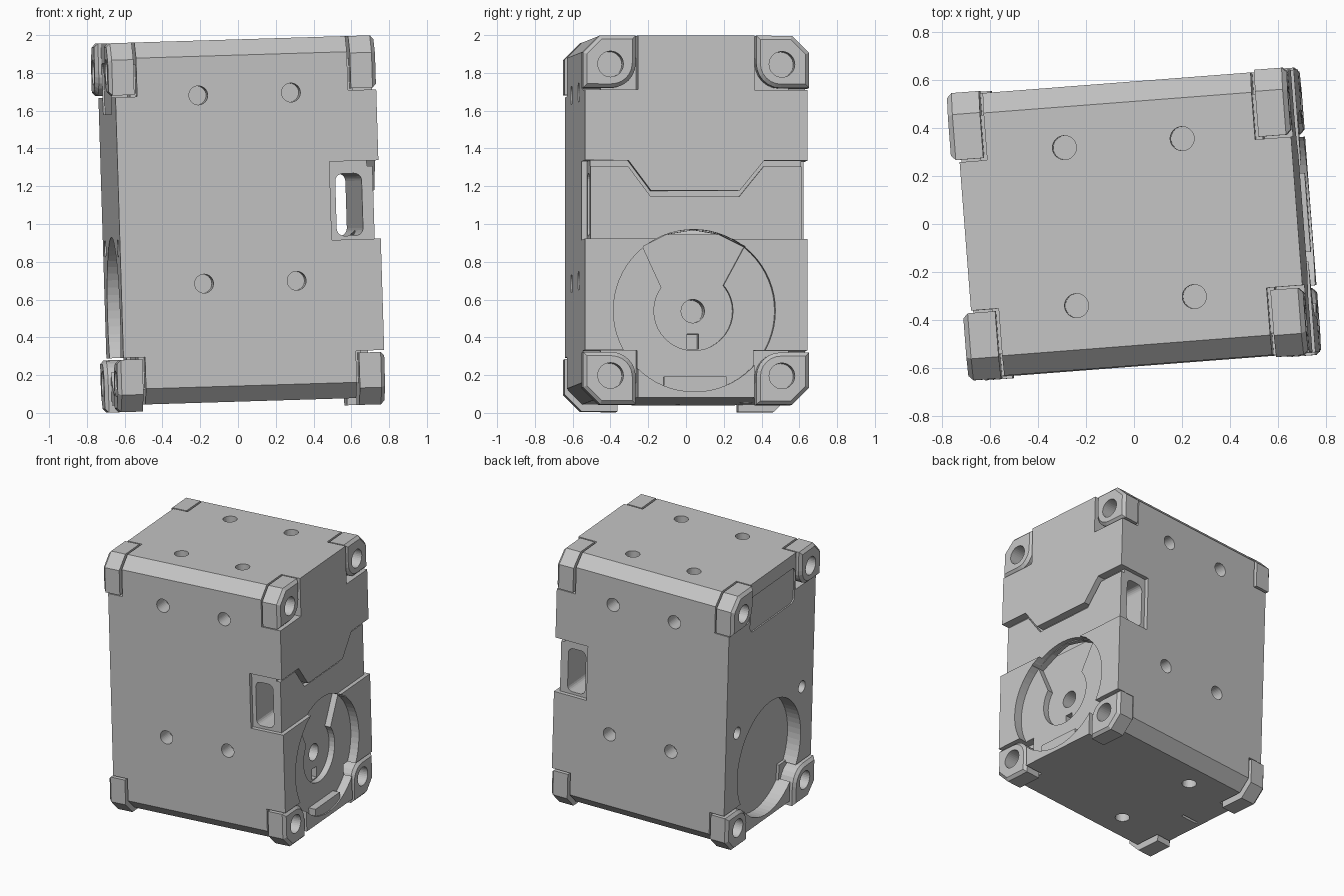
import bpy, bmesh
from math import radians, sin, cos, pi
from mathutils import Matrix, Vector

if "Cube" in bpy.data.objects:
    bpy.data.objects.remove(bpy.data.objects["Cube"])

grey = bpy.data.materials.new("light grey")
grey.use_nodes = True
grey.diffuse_color = (0.55, 0.55, 0.55, 1)
grey.node_tree.nodes["Principled BSDF"].inputs["Base Color"].default_value = (0.55, 0.55, 0.55, 1)

# The whole case leans and turns slightly
TILT = (Matrix.Translation((0, 0, 1)) @ Matrix.Rotation(radians(-1.75), 4, 'Y')
        @ Matrix.Rotation(radians(4.4), 4, 'Z'))


def prism(name, pts, axis, a, b):
    """Extrude a 2D outline along an axis from a to b."""
    place = {'x': lambda p, t: (t, p[0], p[1]),
             'y': lambda p, t: (p[0], t, p[1]),
             'z': lambda p, t: (p[0], p[1], t)}[axis]
    bm = bmesh.new()
    face = bm.faces.new([bm.verts.new(place(p, a)) for p in pts])
    ext = bmesh.ops.extrude_face_region(bm, geom=[face])
    moved = [v for v in ext["geom"] if isinstance(v, bmesh.types.BMVert)]
    bmesh.ops.translate(bm, verts=moved, vec=Vector(place((0, 0), b - a)))
    bmesh.ops.recalc_face_normals(bm, faces=bm.faces)
    mesh = bpy.data.meshes.new(name)
    bm.to_mesh(mesh)
    bm.free()
    mesh.materials.append(grey)
    ob = bpy.data.objects.new(name, mesh)
    bpy.context.collection.objects.link(ob)
    return ob


def circle(u, v, r, n=32):
    return [(u + r * cos(2 * pi * i / n), v + r * sin(2 * pi * i / n)) for i in range(n)]


def rect(u0, v0, u1, v1):
    return [(u0, v0), (u1, v0), (u1, v1), (u0, v1)]


def rounded(u0, v0, u1, v1, r):
    pts = []
    for k, (u, v) in enumerate([(u1 - r, v1 - r), (u0 + r, v1 - r), (u0 + r, v0 + r), (u1 - r, v0 + r)]):
        pts += [(u + r * cos(pi / 2 * (k + i / 5)), v + r * sin(pi / 2 * (k + i / 5))) for i in range(6)]
    return pts


def cut(ob, pts, axis, a, b):
    """Remove an extruded outline from a part."""
    cutter = prism("cutter", pts, axis, a, b)
    cutter.hide_render = True
    mod = ob.modifiers.new("cut", 'BOOLEAN')
    mod.operation, mod.solver, mod.object = 'DIFFERENCE', 'EXACT', cutter
    bpy.context.view_layer.objects.active = ob
    bpy.ops.object.modifier_apply(modifier=mod.name)
    bpy.data.objects.remove(cutter)


# Main case with chamfered long edges
W, C, TOP, BOT = 0.59, 0.083, 0.977, -0.94
body = prism("case_body", [(-W, BOT + C), (-W + C, BOT), (W - C, BOT), (W, BOT + C),
                           (W, TOP - C), (W - C, TOP), (-W + C, TOP), (-W, TOP - C)],
             'x', -0.675, 0.71)

# Corner clearances
for sx in (-1, 1):
    for sy in (-1, 1):
        for sz in (-1, 1):
            cut(body, rect(sy * 0.31, sz * 0.69, sy * 0.8, sz * 1.1), 'x', sx * 0.56, sx * 0.9)

# Recessed band on the output side, below the tabbed panel
tab = [(0.7, 0.315), (0.36, 0.315), (0.23, 0.155), (-0.24, 0.155), (-0.36, 0.315), (-0.7, 0.315)]
cut(body, [(-0.7, -0.1), (0.7, -0.1)] + tab, 'x', 0.68, 0.8)
cut(body, tab + [(u, v - 0.03) for u, v in reversed(tab)], 'x', 0.65, 0.8)

# Band returns and the slot that runs through
for s in (-1, 1):
    cut(body, rect(0.45, -0.1, 0.8, 0.315), 'y', s * 0.56, s * 0.8)
cut(body, rounded(0.48, -0.08, 0.62, 0.25, 0.04), 'y', -0.8, 0.8)

# Round output recess with a keyhole, shaft hole and key slot
CY, CZ = -0.01, -0.48
cut(body, circle(CY, CZ, 0.43, 64), 'x', 0.645, 0.8)
cut(body, circle(CY, CZ, 0.21, 40), 'x', 0.60, 0.8)
cut(body, [(-0.165, -0.39), (0.125, -0.39), (0.26, -0.14), (0.13, -0.075),
           (-0.01, -0.052), (-0.15, -0.075), (-0.28, -0.14)], 'x', 0.60, 0.8)
cut(body, circle(CY, CZ, 0.062), 'x', 0.45, 0.8)
cut(body, rect(-0.04, -0.68, 0.02, -0.6), 'x', 0.5, 0.8)
prism("output_block", rect(-0.17, -0.925, 0.16, -0.83), 'x', 0.62, 0.70)

# Round pocket, shallow label recess and small holes on the opposite side
cut(body, circle(CY, CZ, 0.43, 64), 'x', -0.8, -0.57)
cut(body, rounded(-0.3, 0.6, 0.3, 0.87, 0.04), 'x', -0.8, -0.665)
for y in (-0.44, 0.44):
    cut(body, circle(y, -0.11, 0.045), 'x', -0.8, -0.55)

# Mounting holes on front, back, top and bottom
for x in (-0.235, 0.257):
    for z in (-0.31, 0.687):
        for s in (-1, 1):
            cut(body, circle(x, z, 0.05), 'y', s * 0.47, s * 0.8)
    for y in (-0.323, 0.337):
        cut(body, circle(x, y, 0.05), 'z', 0.86, 1.1)
        if x < 0:
            cut(body, circle(x, y, 0.05), 'z', -1.1, -0.82)
cut(body, rect(-0.64, -0.01, -0.5, 0.01), 'z', -1.1, -0.92)

# Eight corner caps: outer corner chamfered, inner corner rounded, bolt hole
arc = [(0.45 - 0.13 * cos(pi / 2 * i / 6), 0.83 - 0.13 * sin(pi / 2 * i / 6)) for i in range(7)]
outline = arc + [(0.6, 0.70), (0.6, 0.887), (0.51, 0.977), (0.32, 0.977)]
for sx, side in ((-1, "right"), (1, "left")):
    for sy, depth in ((-1, "front"), (1, "back")):
        for sz, level in ((-1, "lower"), (1, "upper")):
            cap = prism(f"{level}_{depth}_{side}_cap", [(sy * u, sz * v) for u, v in outline],
                        'x', sx * 0.575, sx * 0.71)
            # Small bevel round the outer rim
            bm = bmesh.new()
            bm.from_mesh(cap.data)
            rim = [e for e in bm.edges if all(abs(v.co.x) > 0.7 for v in e.verts)]
            bmesh.ops.bevel(bm, geom=rim, offset=0.02, segments=1, affect='EDGES')
            bm.to_mesh(cap.data)
            bm.free()
            cut(cap, circle(sy * 0.455, sz * 0.825, 0.068), 'x', sx * 0.60, sx * 0.9)
            # Web joining the cap to the case
            prism(f"{level}_{depth}_{side}_web", rect(sy * 0.30, sz * 0.68, sy * 0.5, sz * 0.86),
                  'x', sx * 0.55, sx * 0.59)

for ob in bpy.context.collection.objects:
    if ob.type == 'MESH' and ob.data.materials and ob.data.materials[0] == grey:
        ob.data.transform(TILT)
        ob.data.update()
